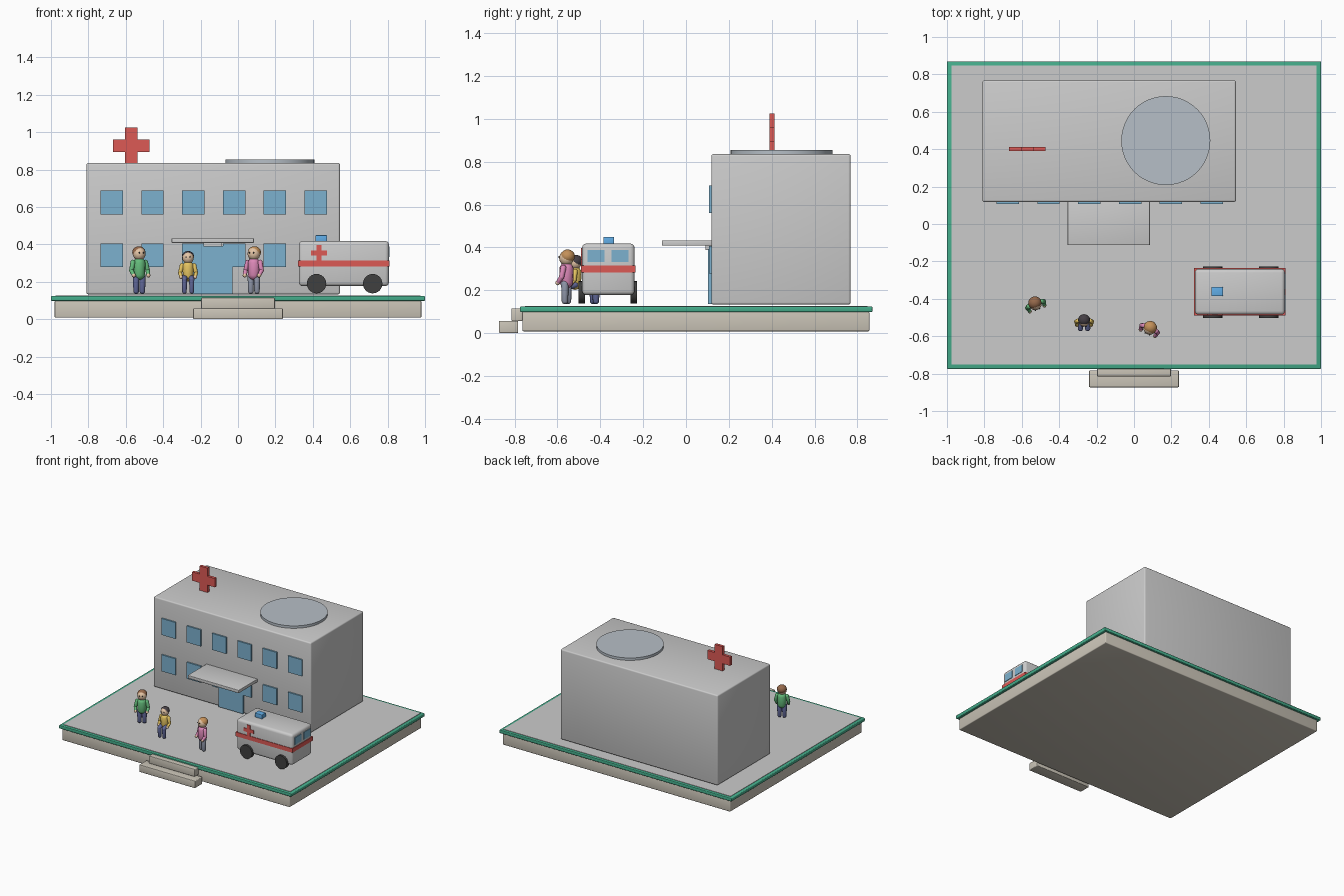
import bpy, bmesh, math
from mathutils import Vector, Matrix

if "Cube" in bpy.data.objects:
    bpy.data.objects.remove(bpy.data.objects["Cube"])

def mat(name, r, g, b):
    m = bpy.data.materials.new(name)
    m.diffuse_color = (r, g, b, 1)
    m.use_nodes = True
    m.node_tree.nodes["Principled BSDF"].inputs["Base Color"].default_value = m.diffuse_color
    return m

STONE = mat("stone", .60, .56, .48)
GREEN = mat("green_trim", .06, .42, .26)
GLASS = mat("glass", .20, .44, .62)
RED = mat("red", .72, .10, .09)
BLUE = mat("beacon_blue", .12, .42, .80)
BLACK = mat("black", .05, .05, .05)
PAD = mat("pad", .47, .52, .57)
SKIN = mat("skin", .78, .56, .38)
NAVY = mat("navy", .12, .14, .32)
SLATE = mat("slate", .28, .31, .40)
SHIRTS = [mat("green_shirt", .13, .50, .20), mat("yellow_shirt", .78, .55, .12),
          mat("pink_shirt", .72, .25, .48)]
HAIRS = [mat("brown_hair", .30, .14, .07), mat("dark_hair", .06, .05, .06),
         mat("ginger_hair", .55, .28, .10)]

def finish(bm, name, m=None, smooth=False):
    bmesh.ops.recalc_face_normals(bm, faces=bm.faces)
    me = bpy.data.meshes.new(name)
    bm.to_mesh(me)
    bm.free()
    ob = bpy.data.objects.new(name, me)
    bpy.context.collection.objects.link(ob)
    if m:
        me.materials.append(m)
    if smooth:
        bpy.ops.object.select_all(action='DESELECT')
        ob.select_set(True)
        bpy.context.view_layer.objects.active = ob
        bpy.ops.object.shade_smooth_by_angle(angle=math.radians(40))
    return ob

def box(name, x, y, z, m=None, bevel=0):
    bm = bmesh.new()
    size = [b - a for a, b in (x, y, z)]
    mid = [(a + b) / 2 for a, b in (x, y, z)]
    bmesh.ops.create_cube(bm, size=1, matrix=Matrix.LocRotScale(mid, None, size))
    if bevel:
        bmesh.ops.bevel(bm, geom=bm.edges[:], offset=bevel, segments=3, profile=.5, affect='EDGES')
    return finish(bm, name, m, bevel > 0)

def cyl(name, c, r, h, m=None, axis='Z', n=32, bevel=0):
    bm = bmesh.new()
    rot = Matrix.Rotation(math.pi / 2, 4, 'X') if axis == 'Y' else Matrix()
    bmesh.ops.create_cone(bm, cap_ends=True, segments=n, radius1=r, radius2=r, depth=h,
                          matrix=Matrix.Translation(c) @ rot)
    return finish(bm, name, m, True)

def cross(name, cx, cz, y, half, arm, m):
    # twelve-cornered plus outline, extruded along y
    q = [(arm, half), (arm, arm), (half, arm)]
    pts = []
    for k in range(4):
        a = -k * math.pi / 2
        pts += [(u * math.cos(a) - v * math.sin(a), u * math.sin(a) + v * math.cos(a)) for u, v in q]
    bm = bmesh.new()
    f = bm.faces.new([bm.verts.new((cx + u, y[0], cz + v)) for u, v in pts])
    ext = bmesh.ops.extrude_face_region(bm, geom=[f])
    bmesh.ops.translate(bm, vec=(0, y[1] - y[0], 0),
                        verts=[v for v in ext['geom'] if isinstance(v, bmesh.types.BMVert)])
    return finish(bm, name, m)

def ball(name, M, c, s, m):
    bm = bmesh.new()
    bmesh.ops.create_uvsphere(bm, u_segments=20, v_segments=12, radius=1,
                              matrix=M @ Matrix.LocRotScale(c, None, s))
    return finish(bm, name, m, True)

def limb(name, M, a, b, r1, r2, m):
    # round-ended tapered tube from a to b
    a, b = Vector(a), Vector(b)
    d = b - a
    bm = bmesh.new()
    bmesh.ops.create_uvsphere(bm, u_segments=14, v_segments=9, radius=1)
    for v in bm.verts:
        top = v.co.z > 0
        v.co *= r2 if top else r1
        if top:
            v.co.z += d.length
    rot = d.to_track_quat('Z', 'Y').to_matrix().to_4x4()
    bmesh.ops.transform(bm, matrix=M @ Matrix.Translation(a) @ rot, verts=bm.verts)
    return finish(bm, name, m, True)

# base, trim, paving and steps
box("base", (-.98, .98), (-.764, .856), (.008, .10), STONE, .006)
box("trim", (-1, 1), (-.775, .87), (.098, .124), GREEN, .005)
box("paving", (-.977, .977), (-.752, .848), (.10, .127))
box("lower_step", (-.24, .24), (-.873, -.783), (0, .057), STONE, .005)
box("upper_step", (-.197, .197), (-.815, -.763), (.056, .115), STONE, .005)

# hospital block
box("building", (-.81, .545), (.118, .768), (.133, .835), None, .01)
for row, z in (("upper", .625), ("lower", .342)):
    for i in range(6):
        x = -.675 + .218 * i
        box(f"{row}_window", (x - .06, x + .06), (.107, .125), (z - .064, z + .064), GLASS)
box("door", (-.24, -.03), (.103, .125), (.135, .392), GLASS)
box("door_header", (-.185, -.088), (.09, .125), (.388, .41))
box("canopy", (-.355, .085), (-.113, .125), (.408, .432), None, .003)

# rooftop
cyl("helipad", (.17, .446, .843), .238, .022, PAD, n=48)
cross("roof_cross", -.57, .927, (.39, .412), .098, .034, RED)

# ambulance
box("ambulance_body", (.325, .807), (-.485, -.24), (.177, .418), None, .02)
box("ambulance_stripe", (.321, .811), (-.489, -.236), (.283, .315), RED)
cross("ambulance_cross", .433, .354, (-.489, -.478), .043, .013, RED)
for x in (.42, .72):
    for y in (-.487, -.243):
        cyl("wheel", (x, y, .19), .052, .03, BLACK, 'Y', 24)
box("beacon", (.445 - .031, .445 + .031), (-.386, -.336), (.412, .449), BLUE, .003)
for y in (-.42, -.308):
    box("ambulance_window", (.795, .811), (y - .04, y + .04), (.332, .388), GLASS)

# people
def person(x, y, angle, k, shirt, hair, legs, seated=False):
    M = Matrix.Translation((x, y, .136)) @ Matrix.Rotation(math.radians(angle), 4, 'Z') @ Matrix.Scale(k, 4)
    hip = .085
    for s in (-1, 1):
        lx = s * .018
        if seated:
            limb("thigh", M, (lx, 0, hip + .015), (lx * 1.2, -.045, hip), .018, .016, legs)
            limb("shin", M, (lx * 1.2, -.045, hip), (lx * 1.2, -.04, .014), .016, .014, legs)
        else:
            limb("leg", M, (lx, 0, hip + .01), (lx, 0, .014), .018, .015, legs)
        limb("upper_arm", M, (s * .036, 0, .168), (s * .047, -.004, .125), .014, .012, shirt)
        hand = (s * .042, -.026, .098)
        limb("forearm", M, (s * .047, -.004, .125), hand, .012, .010, shirt)
        ball("hand", M, hand, (.011,) * 3, SKIN)
        ball("eye", M, (s * .012, -.032, .219), (.004,) * 3, BLACK)
    limb("torso", M, (0, 0, .105), (0, 0, .160), .032, .034, shirt)
    limb("neck", M, (0, 0, .175), (0, 0, .195), .012, .012, SKIN)
    ball("head", M, (0, 0, .214), (.034, .034, .036), SKIN)
    ball("hair", M, (0, .006, .222), (.0355, .034, .032), hair)

person(-.528, -.427, 22, 1, SHIRTS[0], HAIRS[0], NAVY)
person(-.267, -.518, 0, .9, SHIRTS[1], HAIRS[1], NAVY, True)
person(.085, -.558, -24, 1, SHIRTS[2], HAIRS[2], SLATE)
